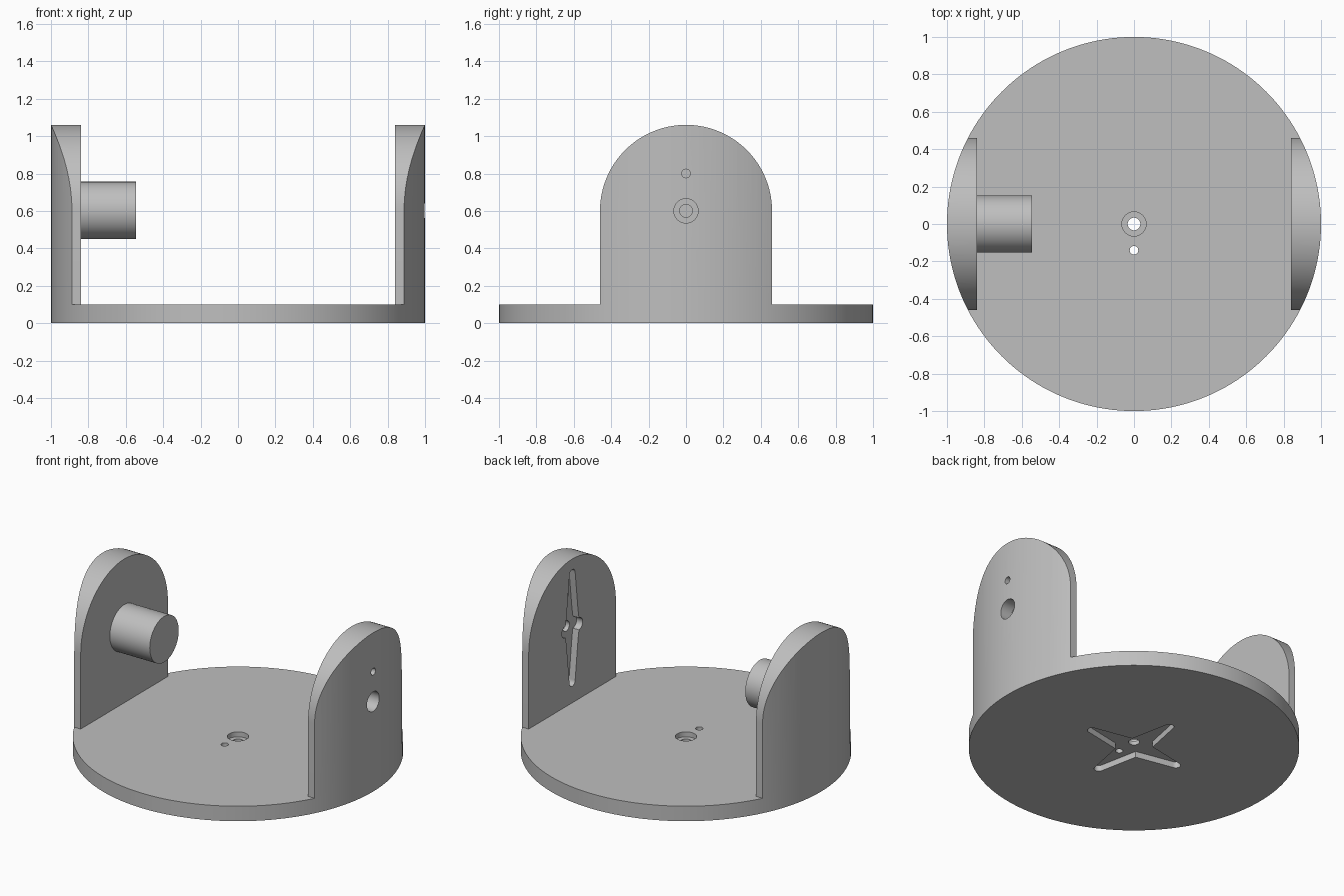
import bpy, bmesh
from math import sin, cos, pi, radians
from mathutils import Matrix, Vector

cube = bpy.data.objects.get("Cube")
if cube:
    bpy.data.objects.remove(cube, do_unlink=True)

grey = bpy.data.materials.new("light grey")
grey.use_nodes = True
colour = (0.52, 0.52, 0.52, 1)
grey.diffuse_color = colour
grey.node_tree.nodes["Principled BSDF"].inputs["Base Color"].default_value = colour

ALONG_Z = Matrix.Identity(3)
# Maps profile (u, v) to (y, z) and extrusion to x
ALONG_X = Matrix(((0, 0, 1), (1, 0, 0), (0, 1, 0)))


def arc(cx, cy, r, start, end, steps):
    angles = [start + (end - start) * i / steps for i in range(steps + 1)]
    return [(cx + r * cos(a), cy + r * sin(a)) for a in angles]


def circle(r, cx=0, cy=0, steps=48):
    return arc(cx, cy, r, 0, 2 * pi, steps)[:-1]


def prism(name, outline, low, high, axes=ALONG_Z):
    """Extrude an outline between two positions along an axis."""
    bm = bmesh.new()
    bottom = [bm.verts.new(axes @ Vector((u, v, low))) for u, v in outline]
    top = [bm.verts.new(axes @ Vector((u, v, high))) for u, v in outline]
    bm.faces.new(bottom[::-1])
    bm.faces.new(top)
    n = len(outline)
    for i in range(n):
        j = (i + 1) % n
        bm.faces.new((bottom[i], bottom[j], top[j], top[i]))
    bmesh.ops.recalc_face_normals(bm, faces=bm.faces[:])
    mesh = bpy.data.meshes.new(name)
    bm.to_mesh(mesh)
    bm.free()
    mesh.materials.append(grey)
    obj = bpy.data.objects.new(name, mesh)
    bpy.context.collection.objects.link(obj)
    return obj


def activate(obj):
    bpy.ops.object.select_all(action='DESELECT')
    obj.select_set(True)
    bpy.context.view_layer.objects.active = obj


def combine(obj, tool, operation='DIFFERENCE'):
    mod = obj.modifiers.new("cut", 'BOOLEAN')
    mod.operation, mod.object, mod.solver = operation, tool, 'EXACT'
    activate(obj)
    bpy.ops.object.modifier_apply(modifier=mod.name)
    bpy.data.objects.remove(tool, do_unlink=True)


def horn(arms, waist, centre=0):
    """Four-armed star with rounded tips; arms are (length, tip radius)."""
    points = []
    signs = ((1, 1), (-1, 1), (-1, -1), (1, -1))
    for k in range(4):
        length, r = arms[k % 2]
        a = k * pi / 2
        reach = length - r
        points += arc(reach * cos(a), reach * sin(a), r, a - pi / 2, a + pi / 2, 10)
        points.append((signs[k][0] * waist[0], signs[k][1] * waist[1]))
    return [(u, v + centre) for u, v in points]


# Round base with a bored centre and a star socket underneath
base = prism("base_plate", circle(1, steps=160), 0, 0.1)
combine(base, prism("socket", horn(((0.36, 0.03), (0.36, 0.03)), (0.08, 0.08)), -0.1, 0.04))
combine(base, prism("head_bore", circle(0.065), 0.067, 0.2))
combine(base, prism("centre_bore", circle(0.034), -0.1, 0.2))
combine(base, prism("pin_bore", circle(0.023, 0, -0.14, 24), -0.1, 0.2))

# Arched side supports that follow the rim of the base
arch = [(-0.46, -0.1), (0.46, -0.1)] + arc(0, 0.6, 0.46, 0, pi, 64)
supports = []
for name, side in (("left_support", 1), ("right_support", -1)):
    support = prism(name, circle(1, steps=160), 0.1, 1.3)
    low, high = sorted((side * 0.84, side * 1.2))
    combine(support, prism("arch", arch, low, high, ALONG_X), 'INTERSECT')
    supports.append(support)

# Socket and stepped bores in the left support
left = supports[0]
combine(left, prism("socket", horn(((0.11, 0.04), (0.39, 0.03)), (0.06, 0.1), 0.6),
                    0.7, 0.885, ALONG_X))
combine(left, prism("head_bore", circle(0.065, 0, 0.6), 0.915, 1.2, ALONG_X))
combine(left, prism("centre_bore", circle(0.034, 0, 0.6), 0.7, 1.2, ALONG_X))
combine(left, prism("pin_bore", circle(0.023, 0, 0.8, 24), 0.7, 1.2, ALONG_X))

# Pivot peg on the right support
peg = prism("pivot_peg", circle(0.153, 0, 0.603, 64), -0.86, -0.545, ALONG_X)

for part in [base, peg] + supports:
    activate(part)
    bpy.ops.object.shade_smooth_by_angle(angle=radians(30))
